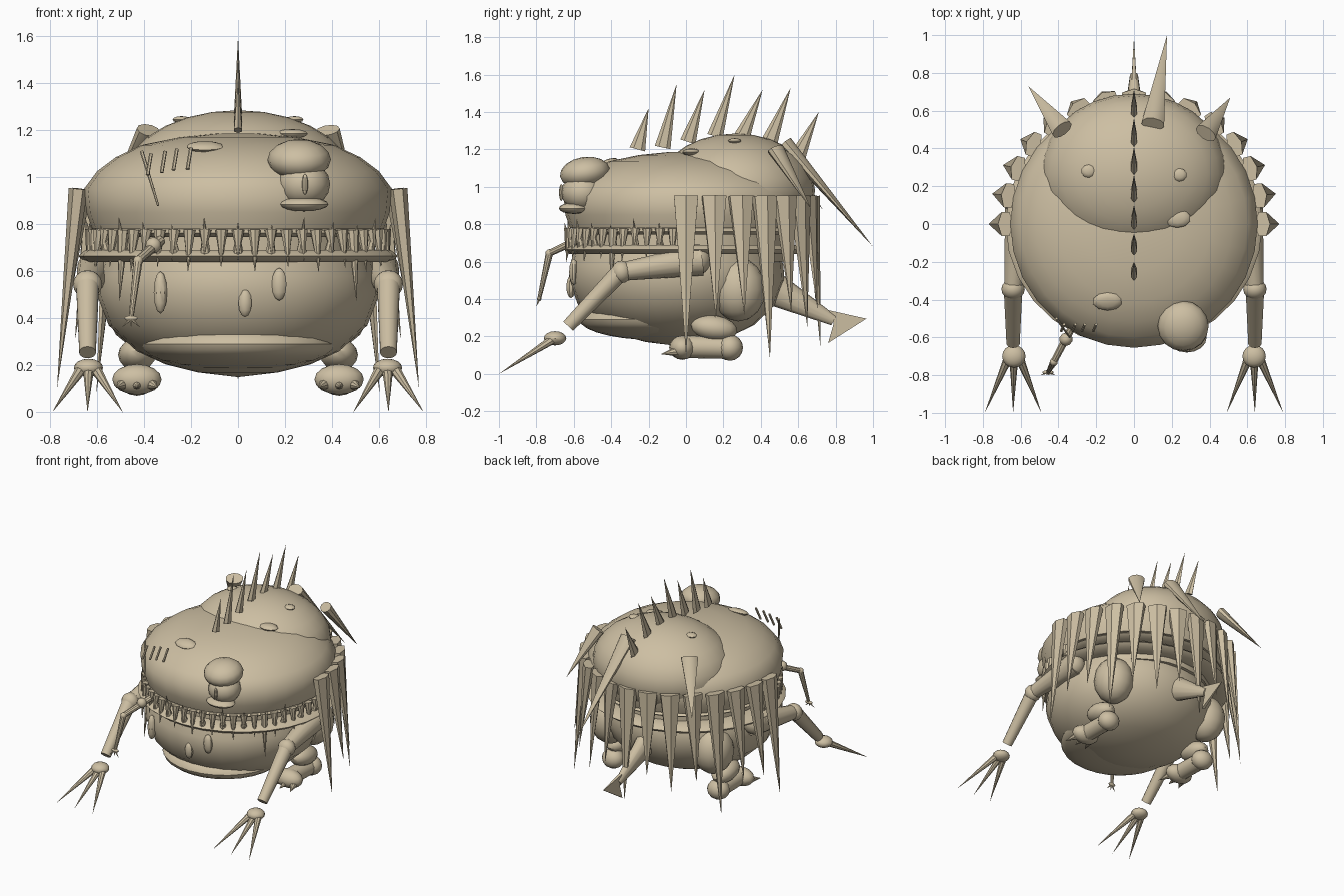
import bpy, bmesh, math
from mathutils import Vector, Matrix

if "Cube" in bpy.data.objects:
    bpy.data.objects.remove(bpy.data.objects["Cube"])

tan = bpy.data.materials.new("tan skin")
tan.diffuse_color = (0.61, 0.52, 0.365, 1)
tan.use_nodes = True
tan.node_tree.nodes["Principled BSDF"].inputs["Base Color"].default_value = tan.diffuse_color


def finish(name, bm, angle=35):
    bmesh.ops.recalc_face_normals(bm, faces=bm.faces)
    me = bpy.data.meshes.new(name)
    bm.to_mesh(me)
    bm.free()
    me.materials.append(tan)
    ob = bpy.data.objects.new(name, me)
    bpy.context.collection.objects.link(ob)
    bpy.ops.object.select_all(action='DESELECT')
    ob.select_set(True)
    bpy.context.view_layer.objects.active = ob
    bpy.ops.object.shade_smooth_by_angle(angle=math.radians(angle))
    return ob


def add_cone(bm, a, b, r1, r2=0.0, sides=8, flat=1.0):
    a, b = Vector(a), Vector(b)
    d = b - a
    m = (Matrix.Translation((a + b) / 2) @ d.to_track_quat('Z', 'Y').to_matrix().to_4x4()
         @ Matrix.Diagonal((1, flat, 1, 1)))
    bmesh.ops.create_cone(bm, cap_ends=True, segments=sides, radius1=r1, radius2=r2,
                          depth=d.length, matrix=m)


def add_ball(bm, c, r, seg=16, tilt=0):
    m = Matrix.Translation(c) @ Matrix.Rotation(tilt, 4, 'X') @ Matrix.Diagonal((*r, 1))
    bmesh.ops.create_uvsphere(bm, u_segments=seg, v_segments=max(6, seg // 2), radius=1, matrix=m)


def cones(name, items, sides=8, flat=1.0):
    bm = bmesh.new()
    for it in items:
        add_cone(bm, *it, sides=sides, flat=flat)
    return finish(name, bm)


def balls(name, items, seg=16):
    bm = bmesh.new()
    for it in items:
        add_ball(bm, it[0], it[1], seg, it[2] if len(it) > 2 else 0)
    return finish(name, bm)


def lathe(name, profile, cy, sy=1.0, seg=28, closed=False):
    """Spin (radius, height) points around a vertical axis."""
    bm = bmesh.new()
    vs = [bm.verts.new((r, 0, z)) for r, z in profile]
    es = [bm.edges.new(p) for p in zip(vs, vs[1:])]
    if closed:
        es.append(bm.edges.new((vs[-1], vs[0])))
    bmesh.ops.spin(bm, geom=vs + es, cent=(0, 0, 0), axis=(0, 0, 1),
                   angle=math.tau, steps=seg, use_duplicate=False)
    bmesh.ops.remove_doubles(bm, verts=bm.verts, dist=0.0005)
    bmesh.ops.transform(bm, matrix=Matrix.Translation((0, cy, 0)) @ Matrix.Diagonal((1, sy, 1, 1)),
                        verts=bm.verts)
    return finish(name, bm, 50)


# main masses
lathe("lower_body", [(0, .15), (.17, .17), (.31, .205), (.43, .26), (.55, .37), (.60, .50),
                     (.595, .58), (.57, .66), (0, .66)], -.05, .96)
balls("belly", [((0, -.15, .29), (.42, .42, .11))], 28)
lathe("upper_head", [(0, .78), (.62, .78), (.645, .85), (.655, .95), (.60, 1.025), (.52, 1.085),
                     (.41, 1.137), (.25, 1.17), (.1, 1.185), (0, 1.187)], 0)
lathe("mouth_core", [(0, .6), (.54, .6), (.54, .82), (0, .82)], 0)
balls("back_hump", [((0, .265, .98), (.495, .425, .305))], 28)
lathe("lower_lip", [(.55, .64), (.65, .64), (.68, .665), (.65, .69), (.55, .69)], 0, .96, closed=True)
lathe("upper_lip", [(.53, .745), (.60, .745), (.625, .762), (.60, .785), (.53, .785)], 0, 1, closed=True)

# teeth around the front of the mouth
upper, lower = [], []
for i in range(29):
    a = math.radians(180 + 180 * i / 28)
    c, s = math.cos(a), math.sin(a)
    drop = .31 if i in (6, 22) else (.11, .16, .13, .18)[i % 4]
    upper.append(((.625 * c, .625 * s, .775), (.645 * c, .645 * s, .775 - drop), .027, 0))
    if i % 2 == 0:
        lower.append(((.62 * c, .62 * s, .67), (.65 * c, .65 * s, (.83, .80, .81)[i % 3]), .024, 0))
cones("upper_teeth", upper)
cones("lower_teeth", lower)

# hanging skirt of flattened spikes around the sides and back
skirt = []
lengths = (.85, .66, .64, .87, .62, .70, .60, .82)
for i in range(15):
    a = math.radians(180 * i / 14)
    c, s = math.cos(a), math.sin(a)
    n = lengths[min(i, 14 - i)]
    skirt.append(((.68 * c, .675 * s, .95), (.77 * c, .72 * s, .95 - n), .074, 0))
cones("skirt_spikes", skirt, 6, .55)

# row of spikes along the spine
spine = [(-.26, 1.2, -.2, 1.42), (-.125, 1.21, -.05, 1.55), (.01, 1.24, .1, 1.52), (.155, 1.27, .26, 1.6),
         (.30, 1.27, .41, 1.52), (.45, 1.25, .56, 1.53), (.60, 1.17, .71, 1.4)]
cones("spine_spikes", [((0, y, z), (0, v, w), .043, 0) for y, z, v, w in spine], 6).scale.x = .45

# three long quills behind the hump
cones("back_quills", [((.1, .53, 1.235), (.175, 1.0, .68), .062, 0),
                      ((-.38, .50, 1.20), (-.56, .73, .88), .06, 0),
                      ((.38, .48, 1.20), (.51, .67, .88), .06, 0)], 10, .65)

# tail with a thin fin
cones("tail", [((0, .42, .48), (0, .79, .285), .10, .028)], 12).scale.x = .75
bm = bmesh.new()
f = bm.faces.new([bm.verts.new((-.012, y, z)) for y, z in
                  ((.765, .34), (.965, .295), (.76, .165), (.79, .27))])
r = bmesh.ops.extrude_face_region(bm, geom=[f])
bmesh.ops.translate(bm, vec=(.024, 0, 0),
                    verts=[v for v in r['geom'] if isinstance(v, bmesh.types.BMVert)])
for v in bm.verts:
    if v.co.y > .9:
        v.co.x *= .15
finish("tail_fin", bm)

for side, k in (("left", -1), ("right", 1)):
    # arm
    cones(side + "_arm", [((k * .60, .08, .61), (k * .64, -.35, .545), .085, .048),
                          ((k * .64, -.35, .545), (k * .64, -.63, .255), .05, .036)], 14)
    balls(side + "_arm_joints", [((k * .60, .05, .61), (.085, .085, .085)),
                                 ((k * .64, -.345, .545), (.062, .055, .06)),
                                 ((k * .636, -.70, .19), (.062, .06, .038))])
    cones(side + "_hand_claws", [((k * .636 + o * .03, -.71, .185), (k * .64 + o * .15, -1, 0), .024, 0)
                                 for o in (-1, 0, 1)])
    # leg
    balls(side + "_leg", [((k * .42, .28, .45), (.14, .145, .17)),
                          ((k * .43, .15, .245), (.08, .125, .068), -.15),
                          ((k * .43, .235, .14), (.08, .07, .07)),
                          ((k * .43, -.02, .14), (.105, .07, .065))])
    cones(side + "_foot", [((k * .43, .22, .14), (k * .43, -.02, .145), .06, .06)], 14)
    cones(side + "_toes", [((k * .43 + o * .06, -.05, .12), (k * .43 + o * .09, -.135, .105), .026, 0)
                           for o in (-1, 0, 1)])

# bulging eye with lids and pupil
balls("eye", [((.28, -.555, .97), (.112, .112, .10))])
balls("eye_lids", [((.26, -.54, 1.075), (.135, .135, .085), .15),
                   ((.28, -.60, .885), (.105, .08, .03))])
balls("pupil", [((.285, -.667, .97), (.013, .012, .045))], 8)

# stitched shut eye
cones("eye_stitches", [((-.41, -.50, 1.11), (-.34, -.60, .88), .008, .005)]
      + [((x, -.53, z + .05), (x - .015, -.565, z - .04), .008, .008)
         for x, z in ((-.37, 1.05), (-.31, 1.06), (-.26, 1.07), (-.2, 1.075))], 6)

# small limb reaching out of the mouth
cones("small_limb", [((-.33, -.55, .73), (-.425, -.73, .645), .022, .018),
                     ((-.425, -.73, .645), (-.455, -.785, .40), .02, .010)], 10)
balls("small_limb_joints", [((-.36, -.61, .71), (.035, .035, .035)),
                            ((-.425, -.73, .645), (.022, .022, .022)),
                            ((-.455, -.785, .40), (.03, .012, .012))], 10)
cones("small_fingers", [((-.455, -.785, .40), (-.455 + o * .04, -.80, .36), .008, 0) for o in (-1, 0, 1)], 6)

# warts
balls("warts", [((.03, -.615, .465), (.03, .025, .06)), ((.175, -.60, .545), (.033, .025, .07)),
                ((-.33, -.535, .51), (.03, .03, .09)),
                ((-.14, -.41, 1.13), (.08, .05, .02), .3), ((.23, .03, 1.185), (.07, .05, .02)),
                ((-.24, .28, 1.245), (.04, .035, .015)), ((.24, .26, 1.245), (.04, .035, .015))], 10)
